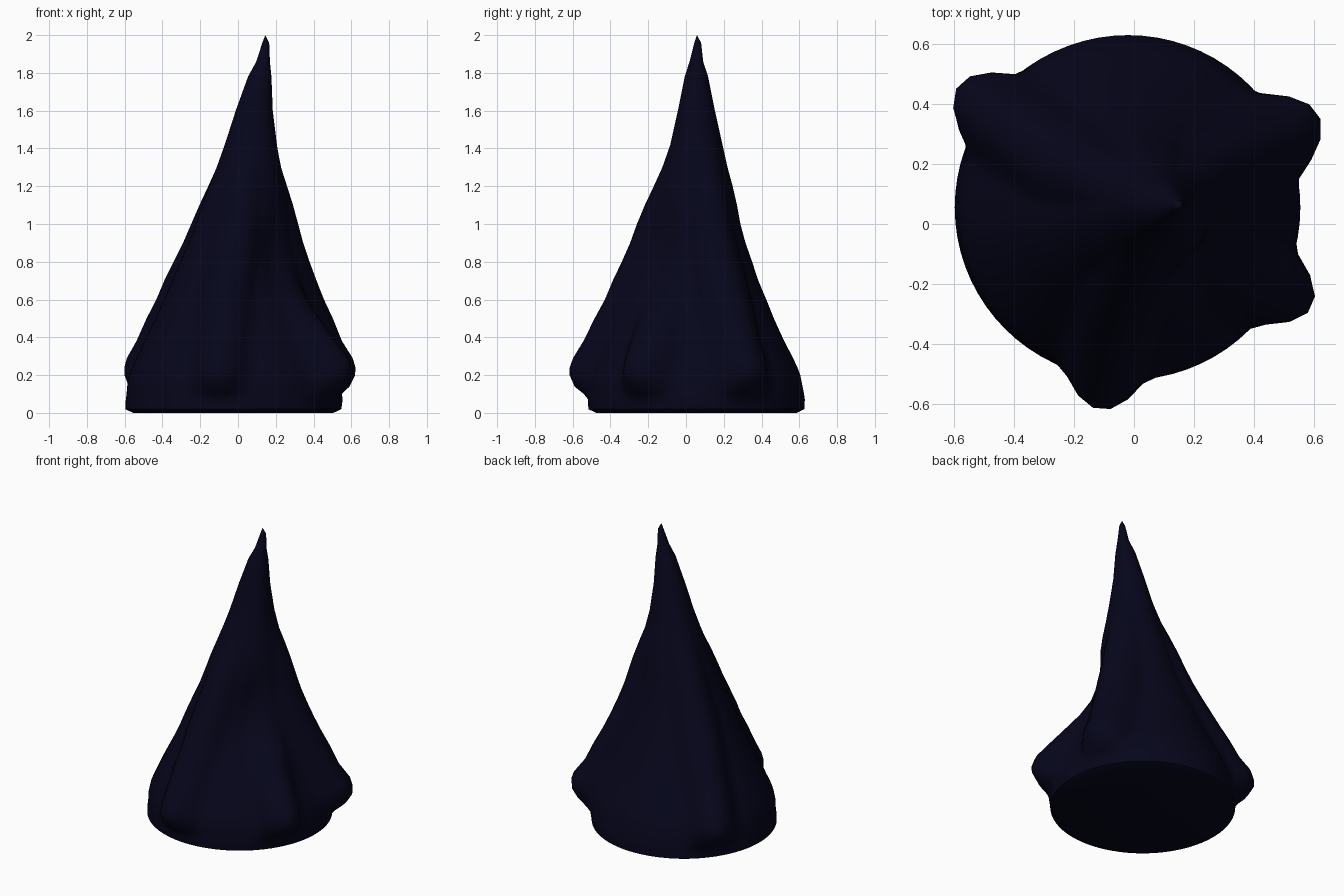
import bpy, bmesh, math

mat = bpy.data.materials.new("dark navy")
mat.diffuse_color = (0.0018, 0.0018, 0.0115, 1)

# height, centre x, centre y, body radius, ridge height
RINGS = [
    (0.00, -0.025, 0.055, 0.530, 0.00), (0.02, -0.025, 0.055, 0.572, 0.00),
    (0.07, -0.020, 0.055, 0.574, 0.00), (0.10, -0.020, 0.055, 0.570, 0.03),
    (0.14, -0.020, 0.050, 0.567, 0.08), (0.20, -0.020, 0.050, 0.555, 0.12),
    (0.24, -0.020, 0.050, 0.540, 0.135), (0.29, -0.020, 0.050, 0.517, 0.14),
    (0.38, -0.020, 0.045, 0.475, 0.12), (0.50, -0.015, 0.045, 0.420, 0.115),
    (0.60, -0.010, 0.045, 0.380, 0.10), (0.70, -0.005, 0.040, 0.343, 0.09),
    (0.80, 0.005, 0.040, 0.310, 0.075), (0.90, 0.015, 0.040, 0.275, 0.065),
    (1.00, 0.025, 0.040, 0.248, 0.055), (1.10, 0.035, 0.045, 0.225, 0.04),
    (1.20, 0.045, 0.050, 0.197, 0.025), (1.30, 0.055, 0.052, 0.168, 0.01),
    (1.42, 0.068, 0.055, 0.138, 0.00), (1.60, 0.086, 0.055, 0.098, 0.00),
    (1.78, 0.115, 0.055, 0.062, 0.00), (1.86, 0.133, 0.055, 0.036, 0.00),
    (1.96, 0.147, 0.062, 0.018, 0.00),
]
# angle, strength, half width, height where the fold fades out
RIDGES = [(144, 1.18, 0.17, 9), (26, 1.25, 0.18, 9),
          (-28, 1.15, 0.16, 0.75), (262, 1.0, 0.16, 9)]
N = 72


def gap(a, degrees):
    return abs((a - math.radians(degrees) + math.pi) % (2 * math.pi) - math.pi)


def ridge(a, radius, z):
    """Rounded fold profile, roughly constant in width down the cone."""
    total = 0
    for deg, strength, width, fade in RIDGES:
        half = min(0.55, width / radius)
        d = gap(a, deg)
        if d < half:
            k = max(0, min(1, (fade - z) / 0.4))
            total += k * strength * (0.5 + 0.5 * math.cos(math.pi * d / half)) ** 0.65
    return total


def hollow(a, z):
    """Scooped dent above the front right knob."""
    return 0.075 * math.exp(-((z - 0.8) / 0.24) ** 2 - (gap(a, -42) / 0.5) ** 2)


# Leaning cone with four folds that swell into knobs near the base
bm = bmesh.new()
loops = []
for z, cx, cy, rad, h in RINGS:
    loop = []
    for i in range(N):
        a = 2 * math.pi * i / N
        r = rad + h * ridge(a, rad, z) - hollow(a, z)
        loop.append(bm.verts.new((cx + r * math.cos(a), cy + r * math.sin(a), z)))
    loops.append(loop)
for lo, hi in zip(loops, loops[1:]):
    for i in range(N):
        j = (i + 1) % N
        bm.faces.new((lo[i], lo[j], hi[j], hi[i]))
tip = bm.verts.new((0.145, 0.058, 2.0))
for i in range(N):
    bm.faces.new((loops[-1][i], loops[-1][(i + 1) % N], tip))

# Flat underside
bm.faces.new(list(reversed(loops[0])))

me = bpy.data.meshes.new("folded_cone")
bm.to_mesh(me)
bm.free()
me.materials.append(mat)
ob = bpy.data.objects.new("folded_cone", me)
bpy.context.collection.objects.link(ob)
bpy.context.view_layer.objects.active = ob
ob.select_set(True)
bpy.ops.object.shade_smooth_by_angle(angle=math.radians(50))
